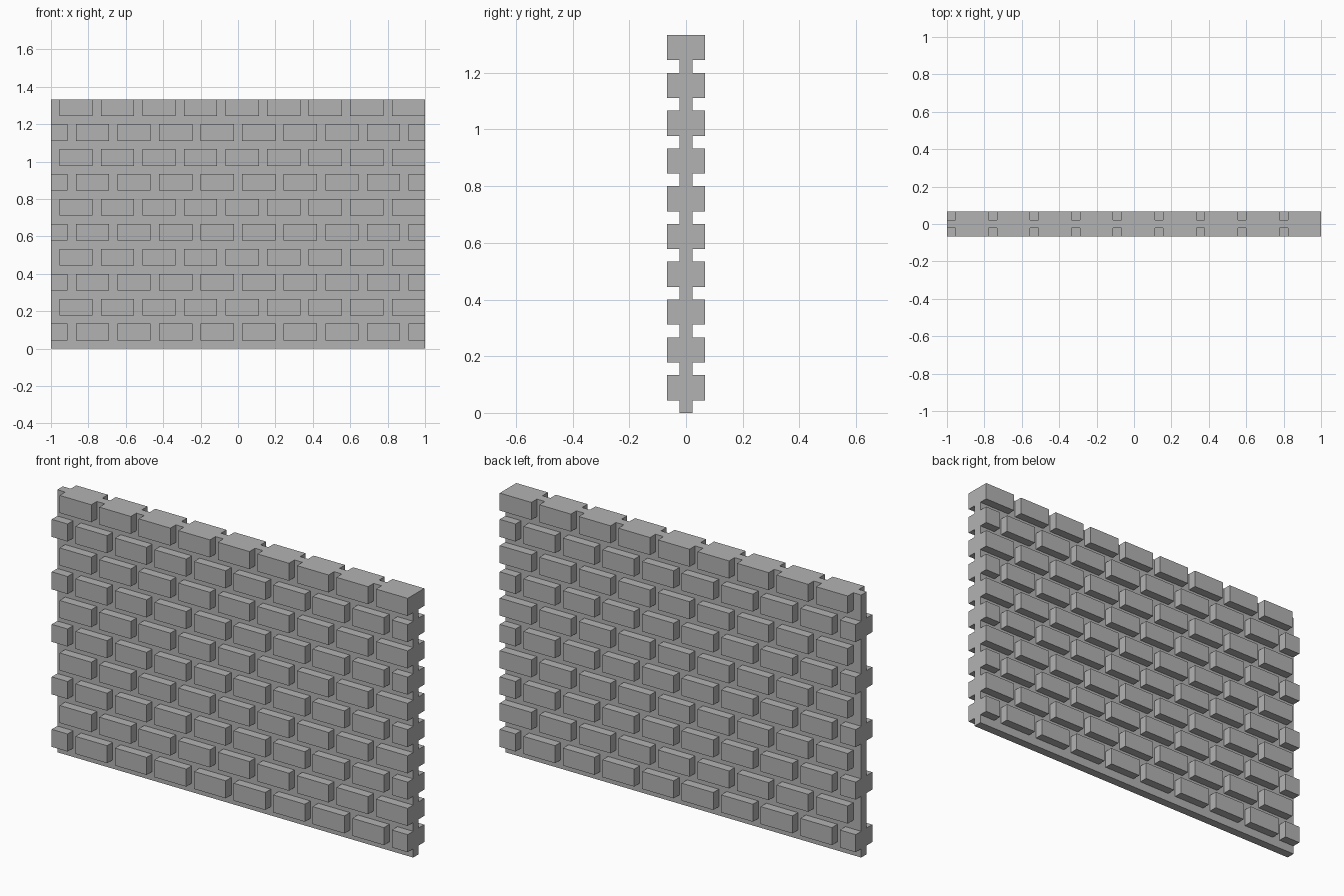
import bpy
import bmesh
from mathutils import Matrix, Vector

if "Cube" in bpy.data.objects:
    bpy.data.objects.remove(bpy.data.objects["Cube"])

ROWS = 10
COLUMNS = 9
PITCH = 2 / COLUMNS            # brick plus mortar joint
JOINT = PITCH / 5
COURSE = PITCH * 0.6           # height of one row with its joint
HEIGHT = ROWS * COURSE
BRICK_Y = PITCH * 0.3          # half thickness at the bricks
MORTAR_Y = PITCH * 0.1         # half thickness at the joints

stone = bpy.data.materials.new("stone grey")
stone.use_nodes = True
GREY = (0.45, 0.45, 0.45, 1)
stone.diffuse_color = GREY
stone.node_tree.nodes["Principled BSDF"].inputs["Base Color"].default_value = GREY


def add_block(bm, x0, x1, half_y, z0, z1):
    size = Vector((x1 - x0, 2 * half_y, z1 - z0))
    centre = Vector(((x0 + x1) / 2, 0, (z0 + z1) / 2))
    bmesh.ops.create_cube(bm, size=1, matrix=Matrix.LocRotScale(centre, None, size))


def make_object(name, bm):
    mesh = bpy.data.meshes.new(name)
    bm.to_mesh(mesh)
    bm.free()
    mesh.materials.append(stone)
    obj = bpy.data.objects.new(name, mesh)
    bpy.context.collection.objects.link(obj)
    return obj


# Thin mortar slab
bm = bmesh.new()
add_block(bm, -1, 1, MORTAR_Y, 0, HEIGHT)
wall = make_object("brick_wall", bm)

# Bricks in running bond, passing through the slab and trimmed at the ends
bm = bmesh.new()
for row in range(ROWS):
    top = (row + 1) * COURSE
    start = -1 + JOINT if row % 2 else -1 - 2 * JOINT
    for col in range(COLUMNS + 1):
        x0 = max(start + col * PITCH, -1)
        x1 = min(start + col * PITCH + PITCH - JOINT, 1)
        if x1 - x0 > JOINT / 2:
            add_block(bm, x0, x1, BRICK_Y, top - COURSE + JOINT, top)
bricks = make_object("brick_helper", bm)
bricks.hide_render = True
bricks.hide_viewport = True

# Join bricks and mortar into one clean surface
union = wall.modifiers.new("join bricks", "BOOLEAN")
union.operation = "UNION"
union.solver = "EXACT"
union.object = bricks
planar = wall.modifiers.new("merge flat faces", "DECIMATE")
planar.decimate_type = "DISSOLVE"

# Bake the result and drop the helper
bpy.context.view_layer.update()
graph = bpy.context.evaluated_depsgraph_get()
joined = bpy.data.meshes.new_from_object(wall.evaluated_get(graph))
wall.modifiers.clear()
wall.data = joined
bpy.data.objects.remove(bricks)
